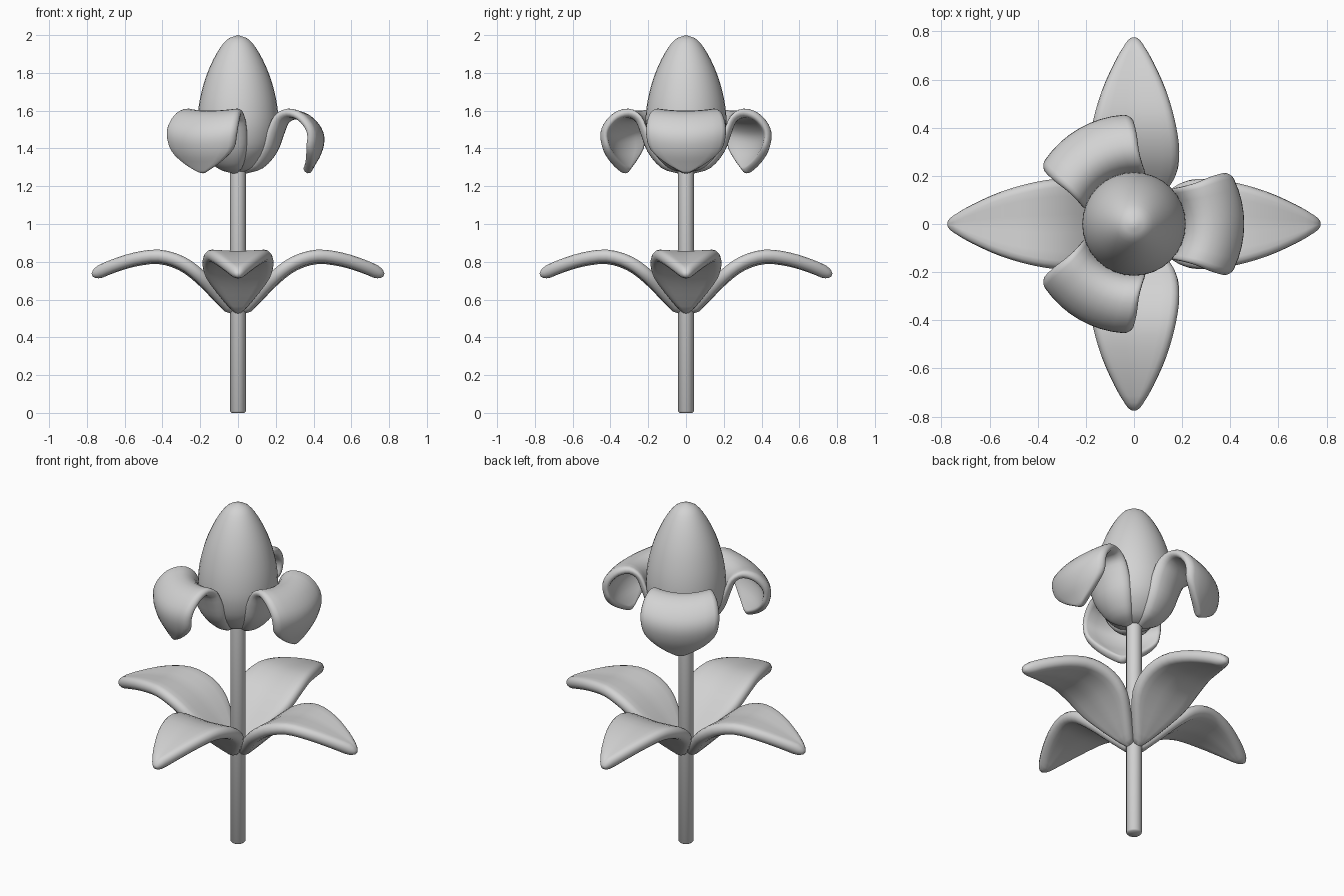
import bpy, bmesh, math
from mathutils import Vector

if "Cube" in bpy.data.objects:
    bpy.data.objects.remove(bpy.data.objects["Cube"])

grey = bpy.data.materials.new("plain_grey")
grey.diffuse_color = (0.65, 0.65, 0.65, 1)
grey.use_nodes = True
grey.node_tree.nodes["Principled BSDF"].inputs["Base Color"].default_value = grey.diffuse_color


def finish(name, bm, angle=60):
    bmesh.ops.remove_doubles(bm, verts=bm.verts, dist=0.0005)
    bmesh.ops.recalc_face_normals(bm, faces=bm.faces)
    me = bpy.data.meshes.new(name)
    bm.to_mesh(me)
    bm.free()
    me.materials.append(grey)
    ob = bpy.data.objects.new(name, me)
    bpy.context.collection.objects.link(ob)
    bpy.ops.object.select_all(action='DESELECT')
    ob.select_set(True)
    bpy.context.view_layer.objects.active = ob
    bpy.ops.object.shade_smooth_by_angle(angle=math.radians(angle))
    return ob


def smooth_path(pts, n=3):
    # Catmull-Rom interpolation through the stations
    p = [Vector(q) for q in pts]
    p = [2 * p[0] - p[1]] + p + [2 * p[-1] - p[-2]]
    out = []
    for i in range(1, len(p) - 2):
        a, b, c, d = p[i - 1:i + 3]
        for k in range(n):
            t = k / n
            out.append(0.5 * (2 * b + (c - a) * t + (2 * a - 5 * b + 4 * c - d) * t * t
                              + (3 * b - a - 3 * c + d) * t ** 3))
    return out + [p[-2]]


def revolve(name, profile, segs):
    bm = bmesh.new()
    vs = [bm.verts.new((r, 0, z)) for r, z in profile]
    es = [bm.edges.new(e) for e in zip(vs, vs[1:])]
    bmesh.ops.spin(bm, geom=vs + es, cent=(0, 0, 0), axis=(0, 0, 1),
                   angle=math.tau, steps=segs)
    return finish(name, bm)


def section(w, h):
    # flat strip with rounded rims: half width w, half thickness h
    h = min(h, w * 0.8)
    flat = w - h
    pts = []
    for side in (1, -1):
        for k in range(7):
            a = math.pi / 2 - math.pi * k / 6
            pts.append((side * (flat + h * math.cos(a)), side * h * math.sin(a)))
        for k in range(1, 8):
            pts.append((side * flat * (1 - k / 4), -side * h))
    return pts


def blade(name, stations, half, turn, curl, fold, lift):
    # stations are (radius, height, half width), swept outward from the stem
    path = smooth_path(stations)
    bm = bmesh.new()
    rings = []
    ca, sa = math.cos(turn), math.sin(turn)
    for i, (r, z, w) in enumerate(path):
        d = path[min(i + 1, len(path) - 1)] - path[max(i - 1, 0)]
        t = Vector((d[0], d[1])).normalized()
        ring = []
        for u, v in section(max(w, 0.01), half):
            x = r - v * t.y
            zz = z + v * t.x + fold * abs(u) + lift * u * u
            if curl:
                x += math.sqrt(max(r * r - u * u, 0)) - r
            ring.append(bm.verts.new((x * ca - u * sa, x * sa + u * ca, zz)))
        rings.append(ring)
    for a, b in zip(rings, rings[1:]):
        for k in range(len(a)):
            j = (k + 1) % len(a)
            bm.faces.new((a[k], a[j], b[j], b[k]))
    bm.faces.new(rings[0])
    bm.faces.new(rings[-1])
    return finish(name, bm)


# stem
revolve("stem", [(0, 0), (0.035, 0), (0.042, 0.008), (0.042, 1.31), (0, 1.31)], 16)

# egg-shaped bud
bud = smooth_path([(0, 1.275, 0), (0.06, 1.283, 0), (0.12, 1.315, 0), (0.185, 1.395, 0),
                   (0.213, 1.5, 0), (0.211, 1.6, 0), (0.193, 1.7, 0), (0.162, 1.8, 0),
                   (0.115, 1.9, 0), (0.06, 1.975, 0), (0, 2.0, 0)])
revolve("bud", [(max(p.x, 0), p.y) for p in bud], 32)

# four arching leaves
leaf = [(0.02, 0.535, 0.02), (0.1, 0.615, 0.095), (0.2, 0.715, 0.172), (0.3, 0.787, 0.188),
        (0.42, 0.822, 0.172), (0.55, 0.808, 0.135), (0.67, 0.772, 0.082),
        (0.75, 0.738, 0.035), (0.772, 0.729, 0.012)]
for i in range(4):
    blade(f"leaf_{i + 1}", leaf, 0.034, i * math.pi / 2, False, 0.06, 0)

# three petals that cup the bud, then fold over and hang down
petal = [(0.04, 1.29, 0.03), (0.12, 1.315, 0.085), (0.187, 1.39, 0.13), (0.222, 1.48, 0.148),
         (0.252, 1.55, 0.155), (0.305, 1.577, 0.17), (0.37, 1.555, 0.195),
         (0.42, 1.5, 0.21), (0.435, 1.445, 0.21), (0.42, 1.38, 0.19),
         (0.39, 1.325, 0.115), (0.367, 1.285, 0.035), (0.36, 1.274, 0.012)]
for i in range(3):
    blade(f"petal_{i + 1}", petal, 0.023, i * math.tau / 3, True, 0, 0.5)
